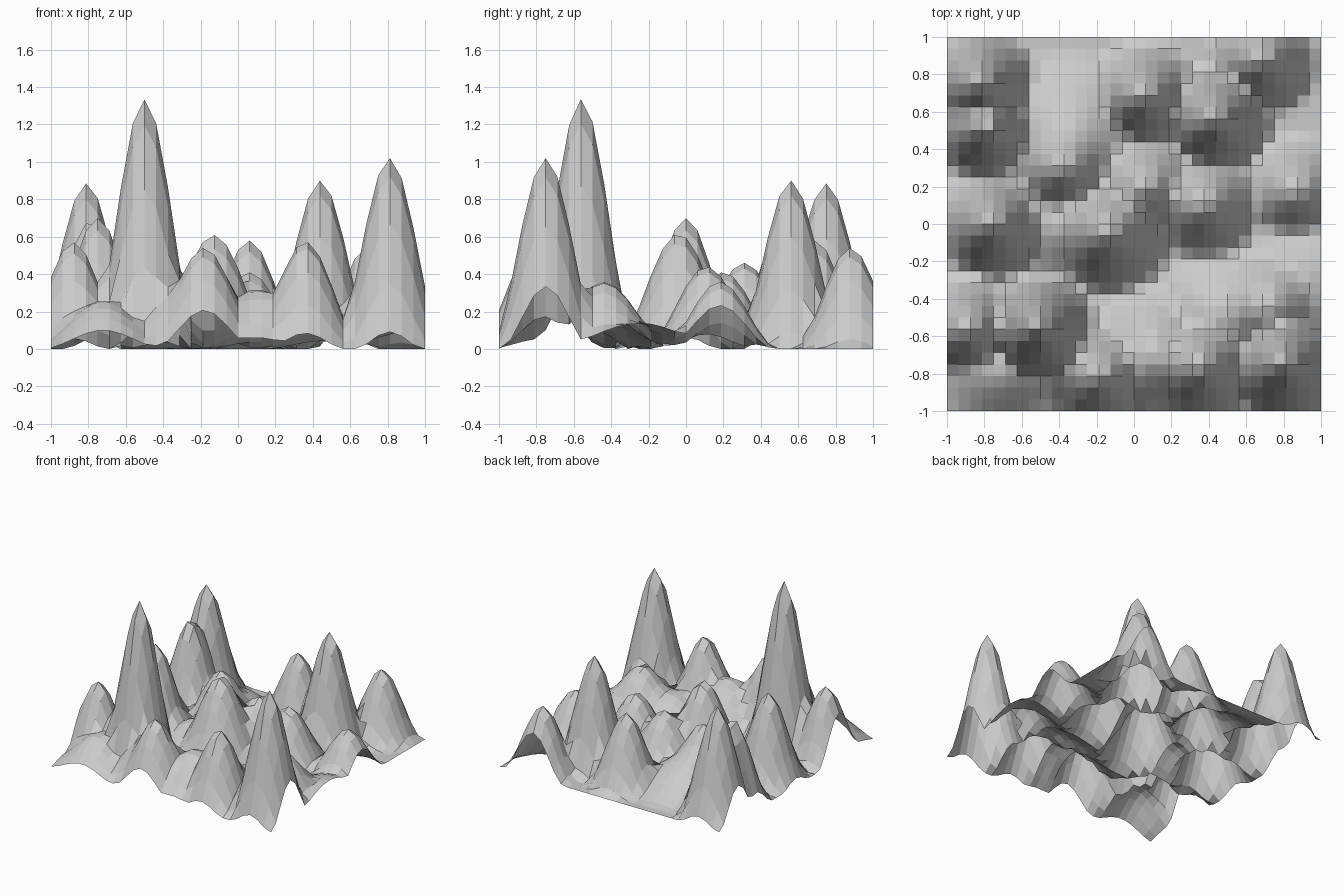
import bpy, bmesh, math

# Steep hills: centre x, centre y, height, radius
PEAKS = [
    (-0.50, -0.56, 1.335, .31), (0.81, -0.75, 1.02, .31), (0.44, 0.56, 0.90, .31),
    (-0.81, 0.75, 0.885, .31), (-0.75, 0.00, 0.70, .31), (-0.79, 0.52, 0.69, .30),
    (0.69, 0.88, 0.54, .31), (-0.88, -0.56, 0.57, .31), (0.06, 0.69, 0.58, .31),
    (-0.13, -0.04, 0.615, .36), (0.36, -0.76, 0.575, .32), (-0.18, -0.81, 0.54, .33),
    (0.38, 0.11, 0.44, .34), (0.87, 0.18, 0.36, .32), (-0.37, 0.31, 0.46, .34),
    (0.06, 0.20, 0.41, .34), (0.71, -0.44, 0.36, .38),
]
# Low, broad swells filling the valleys
SWELLS = [
    (-0.72, -0.77, 0.26, .40), (0.10, -0.70, 0.32, .42), (0.95, -0.25, 0.14, .50),
    (0.45, -0.48, 0.20, .42), (-0.35, 0.46, 0.26, .50), (-0.38, 0.00, 0.18, .35),
    (-0.33, -0.73, 0.34, .34),
]
CELLS = 32
BLEND = 6  # higher gives harder creases between hills


def hill(x, y, cx, cy, h, radius):
    """Cosine bump that fades to the ground at its radius."""
    r = min(math.hypot(x - cx, y - cy) / radius, 1.0)
    return max(h * 0.5 * (1 + math.cos(math.pi * r)), 0.0)


def height(x, y):
    """Soft maximum of all the hills."""
    return sum(hill(x, y, *p) ** BLEND for p in PEAKS + SWELLS) ** (1 / BLEND)


# Terrain sheet: open grid, each vertex lifted to the blended hill height
bm = bmesh.new()
bmesh.ops.create_grid(bm, x_segments=CELLS, y_segments=CELLS, size=1.0)
for v in bm.verts:
    v.co.z = height(v.co.x, v.co.y)
mesh = bpy.data.meshes.new("terrain")
bm.to_mesh(mesh)
bm.free()
terrain = bpy.data.objects.new("terrain", mesh)
bpy.context.collection.objects.link(terrain)
